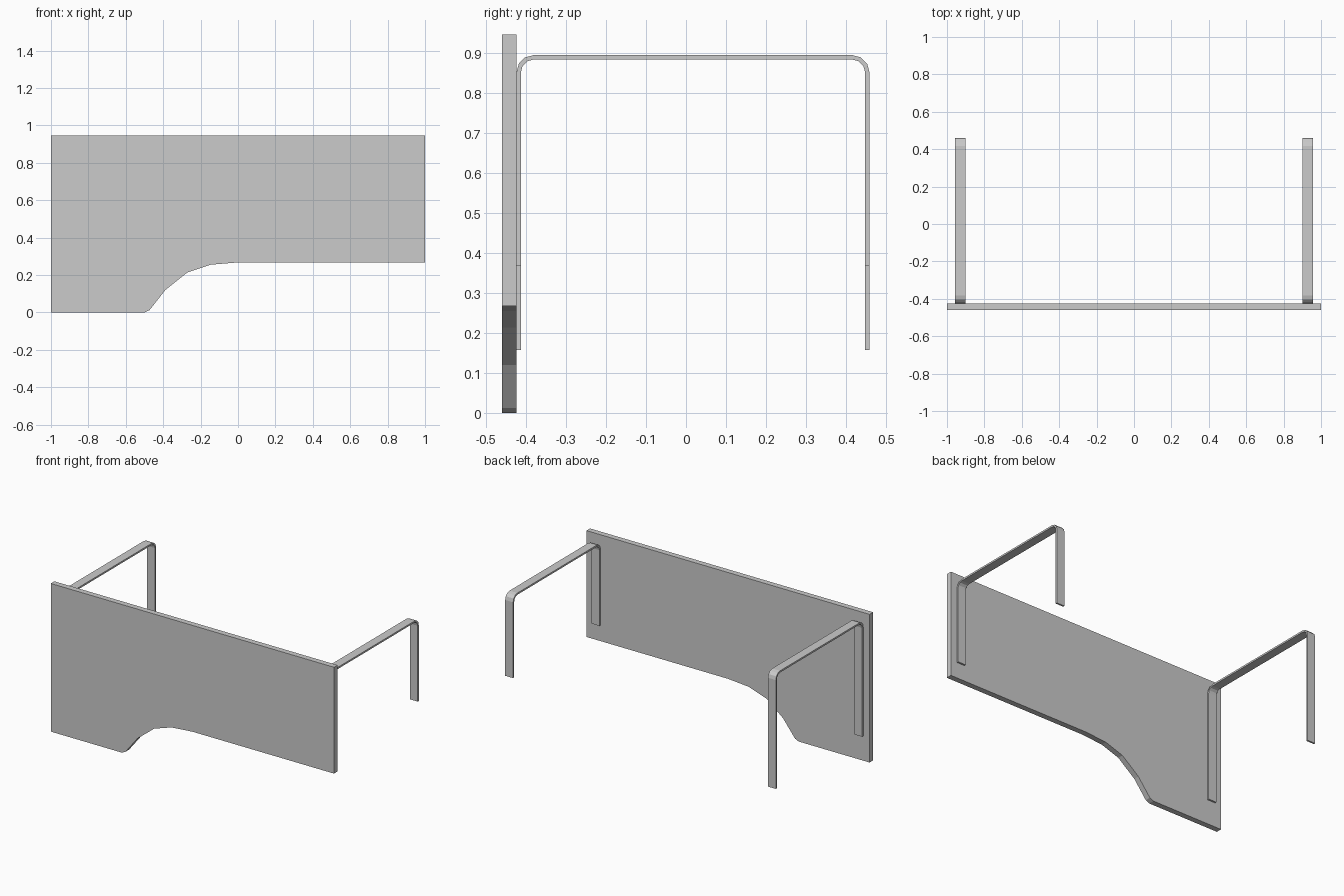
import bpy, bmesh
from math import sin, cos, pi
from mathutils import Vector

if "Cube" in bpy.data.objects:
    bpy.data.objects.remove(bpy.data.objects["Cube"])


def extrude_profile(name, points, offset):
    """Fill a closed outline and extrude it by an offset vector."""
    bm = bmesh.new()
    face = bm.faces.new([bm.verts.new(p) for p in points])
    result = bmesh.ops.extrude_face_region(bm, geom=[face], use_keep_orig=True)
    verts = [g for g in result["geom"] if isinstance(g, bmesh.types.BMVert)]
    bmesh.ops.translate(bm, verts=verts, vec=Vector(offset))
    bmesh.ops.recalc_face_normals(bm, faces=bm.faces)
    mesh = bpy.data.meshes.new(name)
    bm.to_mesh(mesh)
    bm.free()
    obj = bpy.data.objects.new(name, mesh)
    bpy.context.collection.objects.link(obj)
    return obj


# Front panel with the curved cut-out along its bottom edge
outline = [(-1, 0), (-0.5, 0), (-0.473, 0.012), (-0.388, 0.12), (-0.27, 0.214),
           (-0.147, 0.255), (0, 0.267), (1, 0.267), (1, 0.946), (-1, 0.946)]
extrude_profile("front_panel", [(x, -0.46, z) for x, z in outline], (0, 0.036, 0))

# Bent flat-bar brackets: an arch of constant thickness
Y_FRONT, Y_BACK, Z_TOP = -0.424, 0.459, 0.895
THICK, RADIUS, STEPS, WIDTH = 0.011, 0.043, 3, 0.056


def arch(inset, bottom):
    r = RADIUS - inset
    pts = [(Y_FRONT + inset, bottom)]
    for cy, start in ((Y_FRONT + RADIUS, pi), (Y_BACK - RADIUS, pi / 2)):
        for i in range(STEPS + 1):
            a = start - i * pi / 2 / STEPS
            pts.append((cy + r * cos(a), Z_TOP - RADIUS + r * sin(a)))
    pts.append((Y_BACK - inset, bottom))
    return pts


# The left bracket reaches lower than the right one, following the panel
for name, x, bottom in (("left_bracket", -0.956, 0.157), ("right_bracket", 0.90, 0.368)):
    loop = arch(0, bottom) + arch(THICK, bottom)[::-1]
    extrude_profile(name, [(x, y, z) for y, z in loop], (WIDTH, 0, 0))
